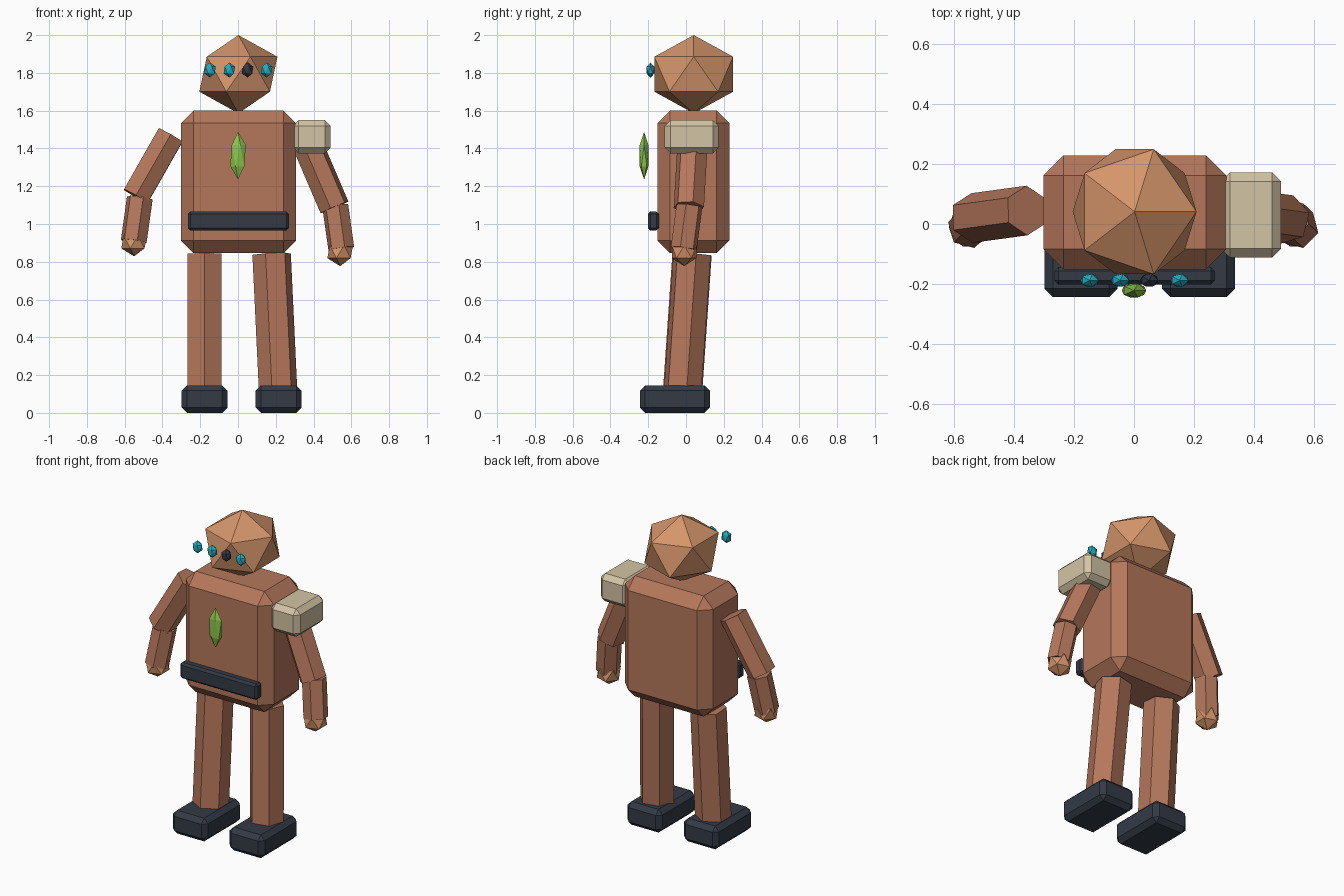
import bpy, bmesh
from math import radians
from mathutils import Vector, Matrix

cube = bpy.data.objects.get("Cube")
if cube:
    bpy.data.objects.remove(cube, do_unlink=True)


def material(name, *rgb):
    m = bpy.data.materials.new(name)
    m.use_nodes = True
    m.diffuse_color = (*rgb, 1)
    m.node_tree.nodes["Principled BSDF"].inputs["Base Color"].default_value = (*rgb, 1)
    return m


clay = material("brown clay", 0.46, 0.185, 0.105)
tan = material("light copper", 0.66, 0.30, 0.145)
bone = material("pale bone", 0.65, 0.55, 0.37)
dark = material("dark slate", 0.033, 0.042, 0.06)
cyan = material("cyan glass", 0.017, 0.42, 0.54)
green = material("green crystal", 0.26, 0.56, 0.07)


def finish(name, bm, mat):
    mesh = bpy.data.meshes.new(name)
    bm.to_mesh(mesh)
    bm.free()
    mesh.materials.append(mat)
    ob = bpy.data.objects.new(name, mesh)
    bpy.context.collection.objects.link(ob)
    return ob


def block(name, centre, size, bevel, mat):
    """Box with single-step chamfered edges."""
    bm = bmesh.new()
    bmesh.ops.create_cube(bm, size=1, matrix=Matrix.Diagonal((*size, 1)))
    bmesh.ops.bevel(bm, geom=bm.edges[:], offset=bevel, offset_type='OFFSET',
                    segments=1, affect='EDGES', profile=0.5)
    finish(name, bm, mat).location = centre


def gem(name, centre, radii, mat):
    """Twenty-sided faceted ball."""
    bm = bmesh.new()
    bmesh.ops.create_icosphere(bm, subdivisions=1, radius=1,
                               matrix=Matrix.Diagonal((*radii, 1)))
    finish(name, bm, mat).location = centre


def limb(name, low, high, radius, roll, mat):
    """Six-sided prism between two points."""
    low, high = Vector(low), Vector(high)
    axis = high - low
    bm = bmesh.new()
    bmesh.ops.create_cone(bm, cap_ends=True, segments=6, radius1=radius,
                          radius2=radius, depth=axis.length)
    # start with a ridge facing the front, then roll about the axis
    ridge = max((v.co.copy() for v in bm.verts), key=lambda c: -c.y + c.x * 0.01)
    start = Vector((ridge.x, ridge.y)).angle_signed(Vector((0, -1)))
    turn = Matrix.Rotation(radians(roll) - start, 4, 'Z')
    tilt = Vector((0, 0, 1)).rotation_difference(axis).to_matrix().to_4x4()
    bm.transform(Matrix.Translation((low + high) / 2) @ tilt @ turn)
    finish(name, bm, mat)


# body and head
block("torso", (0.003, 0.039, 1.223), (0.61, 0.38, 0.755), 0.067, clay)
gem("head", (0.002, 0.041, 1.793), (0.231, 0.245, 0.207), tan)
block("belt", (0.002, -0.173, 1.016), (0.535, 0.058, 0.1), 0.013, dark)
gem("chest_crystal", (0, -0.222, 1.362), (0.046, 0.027, 0.126), green)
block("left_shoulder_pad", (0.39, 0.03, 1.462), (0.2, 0.285, 0.175), 0.03, bone)

# row of eyes, one of them dead
for i, x in enumerate((-0.148, -0.046, 0.051, 0.152)):
    gem(f"eye_{i + 1}", (x, -0.188, 1.815), (0.034, 0.025, 0.04),
        dark if i == 2 else cyan)

# legs and feet
limb("right_leg", (-0.177, -0.019, 0.1), (-0.177, 0.032, 0.84), 0.104, 0, clay)
limb("left_leg", (0.213, -0.019, 0.1), (0.178, 0.032, 0.84), 0.104, -18, clay)
for side, x in (("right", -0.177), ("left", 0.215)):
    block(f"{side}_foot", (x, -0.059, 0.073), (0.243, 0.37, 0.145), 0.028, dark)

# arms and hands: shoulder, elbow, forearm top, wrist, hand
arms = {
    "right": ((-0.357, 0.045, 1.47), (-0.541, 0.02, 1.147),
              (-0.52, 0.02, 1.137), (-0.552, -0.012, 0.908), (-0.55, -0.01, 0.905), 0),
    "left": ((0.364, 0.035, 1.43), (0.511, 0.015, 1.088),
             (0.515, 0.018, 1.095), (0.547, -0.012, 0.868), (0.541, -0.01, 0.853), -15),
}
for side, (shoulder, elbow, fore, wrist, hand, roll) in arms.items():
    limb(f"{side}_upper_arm", elbow, shoulder, 0.083, roll, clay)
    limb(f"{side}_forearm", wrist, fore, 0.071, 15, clay)
    gem(f"{side}_hand", hand, (0.076, 0.076, 0.076), tan)
